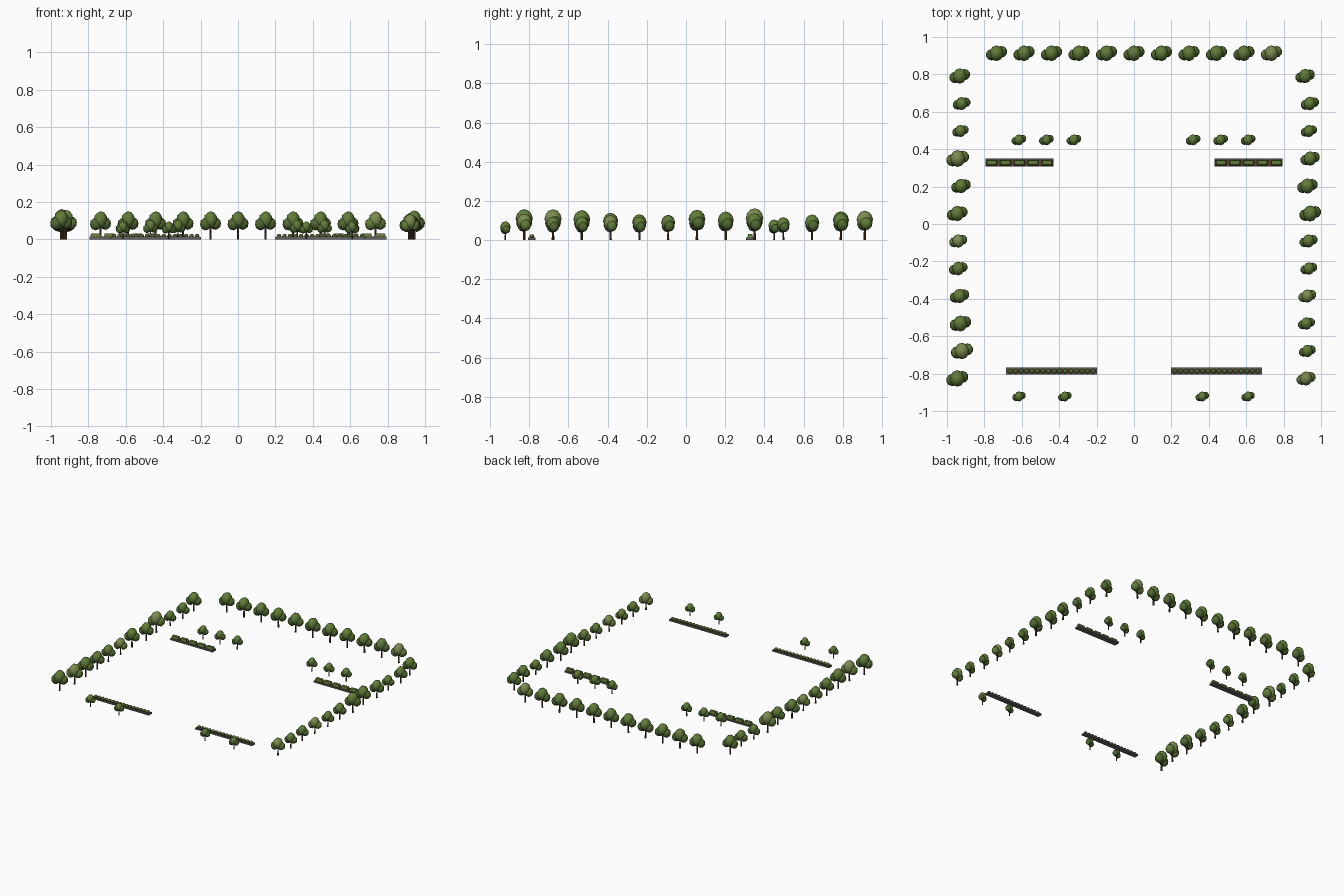
import bpy, bmesh
from mathutils import Matrix, Vector

if "Cube" in bpy.data.objects:
    bpy.data.objects.remove(bpy.data.objects["Cube"])


def material(name, rgb):
    m = bpy.data.materials.new(name)
    m.diffuse_color = (*rgb, 1)
    m.use_nodes = True
    m.node_tree.nodes["Principled BSDF"].inputs["Base Color"].default_value = m.diffuse_color
    return m


BARK = material("bark", (0.09, 0.05, 0.025))
GREEN = material("leaf_green", (0.12, 0.2, 0.04))
DARK = material("leaf_dark", (0.08, 0.14, 0.03))
OLIVE = material("leaf_olive", (0.2, 0.26, 0.08))
STONE = material("planter_stone", (0.13, 0.12, 0.11))
SOIL = material("planter_soil", (0.12, 0.06, 0.04))


def finish(bm, name, mats):
    me = bpy.data.meshes.new(name)
    bm.to_mesh(me)
    bm.free()
    for m in mats:
        me.materials.append(m)
    return me


def place(me, name, loc, scale=1.0):
    o = bpy.data.objects.new(name, me)
    o.location = loc
    o.scale = (scale,) * 3
    bpy.context.collection.objects.link(o)
    return o


def paint(verts, index, smooth):
    for f in {f for v in verts for f in v.link_faces}:
        f.material_index = index
        f.smooth = smooth


def blob(bm, centre, radii, index, sub=2):
    mat = Matrix.Translation(centre) @ Matrix.Diagonal((*radii, 1))
    r = bmesh.ops.create_icosphere(bm, subdivisions=sub, radius=1, matrix=mat)
    paint(r["verts"], index, True)


def box(bm, centre, size, index):
    mat = Matrix.Translation(centre) @ Matrix.Diagonal((*size, 1))
    r = bmesh.ops.create_cube(bm, size=1, matrix=mat)
    paint(r["verts"], index, False)
    return r["verts"]


# Tree: tapered trunk with a tall crown and two lower side crowns
def tree_mesh(name, main, side):
    bm = bmesh.new()
    r = bmesh.ops.create_cone(bm, cap_ends=True, segments=8, radius1=0.0065, radius2=0.0045,
                              depth=0.075, matrix=Matrix.Translation((0, 0, 0.0375)))
    paint(r["verts"], 0, False)
    blob(bm, (0, 0, 0.104), (0.037, 0.042, 0.046), 1)
    blob(bm, (-0.025, -0.008, 0.082), (0.032, 0.031, 0.034), 2)
    blob(bm, (0.026, 0.008, 0.084), (0.031, 0.031, 0.033), 2)
    return finish(bm, name, [BARK, main, side])


trees = [tree_mesh("tree_green", GREEN, DARK), tree_mesh("tree_olive", OLIVE, GREEN)]

# Back row
for i in range(11):
    place(trees[i == 10], "back_tree", (-0.735 + 0.147 * i, 0.913, 0))

# Side rows, listed front to back as (x, size)
left = [(-0.945, 1.05), (-0.92, 1.05), (-0.928, 1.02), (-0.933, 0.93), (-0.94, 0.88), (-0.94, 0.86),
        (-0.945, 0.98), (-0.925, 0.93), (-0.943, 1.08), (-0.928, 0.78), (-0.922, 0.84), (-0.932, 0.98)]
right = [(0.92, 0.9), (0.927, 0.8), (0.922, 0.8), (0.927, 0.85), (0.935, 0.8), (0.933, 0.85),
         (0.942, 1.03), (0.927, 0.97), (0.942, 0.92), (0.935, 0.78), (0.94, 0.87), (0.915, 0.92)]
for row, label, olive in ((left, "left_tree", (1, 5, 8)), (right, "right_tree", (0, 3))):
    for i, (x, s) in enumerate(row):
        place(trees[i in olive], label, (x, -0.826 + 0.147 * i, 0), s)

# Small trees beside the planters
for x in (-0.615, -0.468, -0.321, 0.316, 0.463, 0.61):
    place(trees[0], "small_back_tree", (x, 0.45, 0), 0.7)
for x in (-0.615, -0.37, 0.365, 0.61):
    place(trees[0], "small_front_tree", (x, -0.922, 0), 0.64)


# Front planter: long trough with a row of clipped balls
bm = bmesh.new()
box(bm, (0, 0, 0.006), (0.485, 0.037, 0.012), 0)
box(bm, (0, 0, 0.0125), (0.472, 0.026, 0.003), 1)
for i in range(16):
    blob(bm, (-0.222 + 0.0296 * i, 0, 0.019), (0.0125, 0.0125, 0.0105), 2)
front = finish(bm, "front_planter", [STONE, SOIL, DARK])

# Back planter: trough with five clipped block hedges
bm = bmesh.new()
box(bm, (0, 0, 0.006), (0.363, 0.043, 0.012), 0)
box(bm, (0, 0, 0.0125), (0.35, 0.034, 0.003), 1)
for i in range(5):
    verts = box(bm, (-0.148 + 0.074 * i, 0, 0.022), (0.06, 0.03, 0.02), 2)
    for v in verts:
        if v.co.z > 0.03:
            v.co.x += 0.005 if v.co.x < -0.148 + 0.074 * i else -0.005
            v.co.y *= 0.7
back = finish(bm, "back_planter", [STONE, SOIL, GREEN])

for s in (-1, 1):
    place(front, "front_planter", (0.441 * s, -0.787, 0))
    place(back, "back_planter", (0.613 * s, 0.328, 0))
